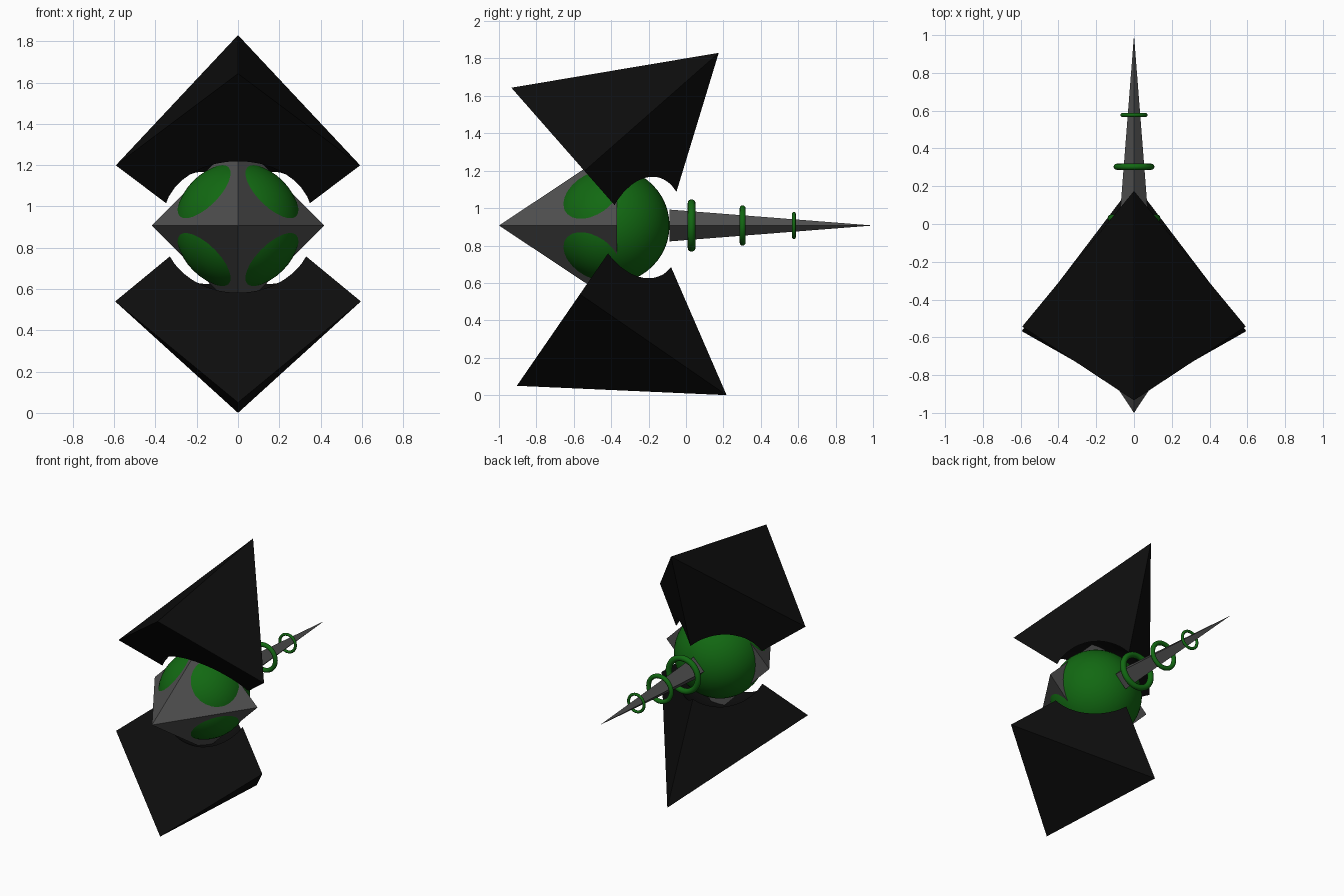
import bpy
from math import atan2, pi
from mathutils import Vector

cube = bpy.data.objects.get("Cube")
if cube:
    bpy.data.objects.remove(cube, do_unlink=True)


def material(name, rgb):
    mat = bpy.data.materials.new(name)
    mat.use_nodes = True
    mat.diffuse_color = (*rgb, 1)
    mat.node_tree.nodes["Principled BSDF"].inputs["Base Color"].default_value = (*rgb, 1)
    return mat


black = material("black", (0.004, 0.004, 0.004))
grey = material("dark grey", (0.08, 0.08, 0.08))
green = material("deep green", (0.006, 0.14, 0.006))
MID = 0.907  # height of the body axis


def finish(name, mat, smooth=False):
    obj = bpy.context.object
    obj.name = name
    obj.data.materials.append(mat)
    if smooth:
        bpy.ops.object.shade_smooth()
    return obj


def pyramid(name, base, apex, half_diagonal, mat):
    """Square pyramid on the centre plane, with two base corners along x."""
    base, apex = Vector((0, *base)), Vector((0, *apex))
    axis = apex - base
    bpy.ops.mesh.primitive_cone_add(
        vertices=4, radius1=half_diagonal, depth=axis.length,
        location=(base + apex) / 2, rotation=(atan2(-axis.y, axis.z), 0, 0))
    return finish(name, mat)


def ball(name, y, radius, mat):
    bpy.ops.mesh.primitive_uv_sphere_add(
        segments=48, ring_count=24, radius=radius, location=(0, y, MID))
    return finish(name, mat, True)


# Body: pointed nose around a round core, with a long tail spike
pyramid("nose", (-0.37, MID), (-1, MID), 0.418, grey)
ball("core", -0.395, 0.307, green)
pyramid("tail_spike", (-0.088, MID), (1, MID), 0.085, grey)

# Rings floating around the tail
for i, (y, outer, tube) in enumerate([(0.03, 0.14, 0.021),
                                      (0.303, 0.108, 0.016),
                                      (0.577, 0.073, 0.01)]):
    bpy.ops.mesh.primitive_torus_add(
        major_radius=outer - tube, minor_radius=tube, major_segments=48,
        minor_segments=12, location=(0, y, MID), rotation=(pi / 2, 0, 0))
    finish(f"tail_ring_{i + 1}", green, True)

# Upper and lower wings: pyramids hollowed by a ball around the core
wings = [pyramid("upper_wing", (-0.543, 1.199), (0.175, 1.83), 0.592, black),
         pyramid("lower_wing", (-0.567, 0.54), (0.217, 0), 0.595, black)]
cutter = ball("wing_cutter", -0.37, 0.366, black)
cutter.hide_render = True
for wing in wings:
    bpy.context.view_layer.objects.active = wing
    cut = wing.modifiers.new("hollow", "BOOLEAN")
    cut.operation = "DIFFERENCE"
    cut.solver = "EXACT"
    cut.object = cutter
    bpy.ops.object.modifier_apply(modifier=cut.name)
    bpy.ops.object.select_all(action="DESELECT")
    wing.select_set(True)
    bpy.ops.object.shade_smooth_by_angle(angle=0.5)
bpy.data.objects.remove(cutter, do_unlink=True)
